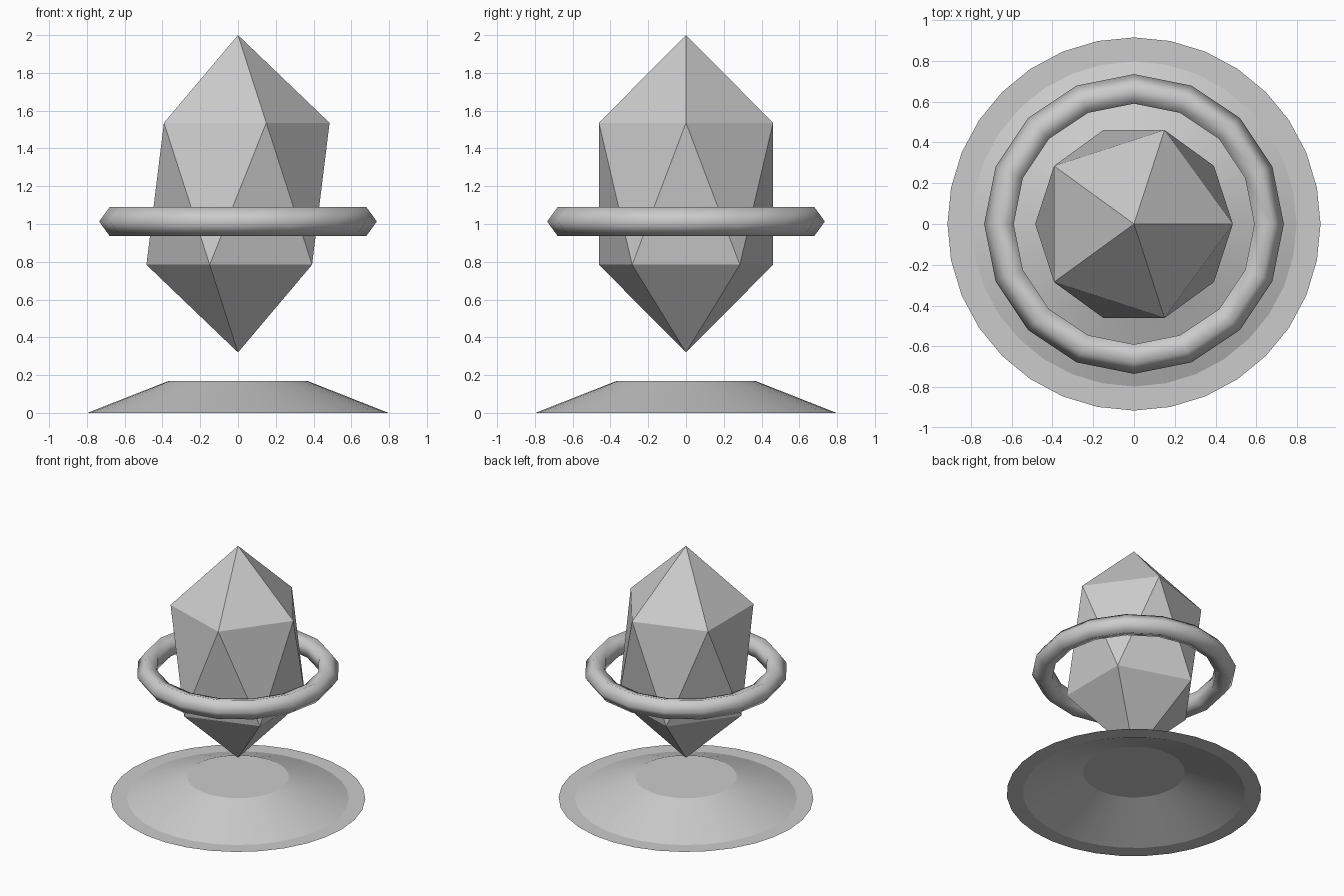
import bpy, bmesh, math

if "Cube" in bpy.data.objects:
    bpy.data.objects.remove(bpy.data.objects["Cube"])

SEGMENTS = 32


def revolve(name, profile, cap_top=False):
    """Spin an open (radius, z) profile, outermost point first, around z."""
    bm = bmesh.new()
    rings = []
    for r, z in profile:
        rings.append([bm.verts.new((r * math.cos(a), r * math.sin(a), z))
                      for a in (2 * math.pi * i / SEGMENTS for i in range(SEGMENTS))])
    for outer, inner in zip(rings, rings[1:]):
        for i in range(SEGMENTS):
            j = (i + 1) % SEGMENTS
            bm.faces.new((outer[i], outer[j], inner[j], inner[i])).smooth = True
    if cap_top:
        bm.faces.new(rings[-1])
    mesh = bpy.data.meshes.new(name)
    bm.to_mesh(mesh)
    bm.free()
    obj = bpy.data.objects.new(name, mesh)
    bpy.context.collection.objects.link(obj)
    # crisp edge around the flat cap
    bpy.ops.object.select_all(action='DESELECT')
    obj.select_set(True)
    bpy.context.view_layer.objects.active = obj
    bpy.ops.object.shade_smooth_by_angle(angle=math.radians(15))
    return obj


# Flat ring lying on the ground around the base
revolve("ground_ring", [(0.915, 0.0), (0.797, 0.0)])

# Sloped pedestal, open underneath
revolve("pedestal", [(0.797, 0.0), (0.365, 0.17)], cap_top=True)

# Floating crystal: a stretched, flat-shaded icosahedron
bpy.ops.mesh.primitive_ico_sphere_add(subdivisions=1, radius=1, location=(0, 0, 1.16))
crystal = bpy.context.object
crystal.name = "crystal"
crystal.scale = (0.542, 0.542, 0.84)

# Halo ring with a five-sided section
bpy.ops.mesh.primitive_torus_add(major_segments=16, minor_segments=5,
                                 major_radius=0.655, minor_radius=0.08,
                                 location=(0, 0, 1.013))
halo = bpy.context.object
halo.name = "halo_ring"
bpy.ops.object.shade_smooth()
